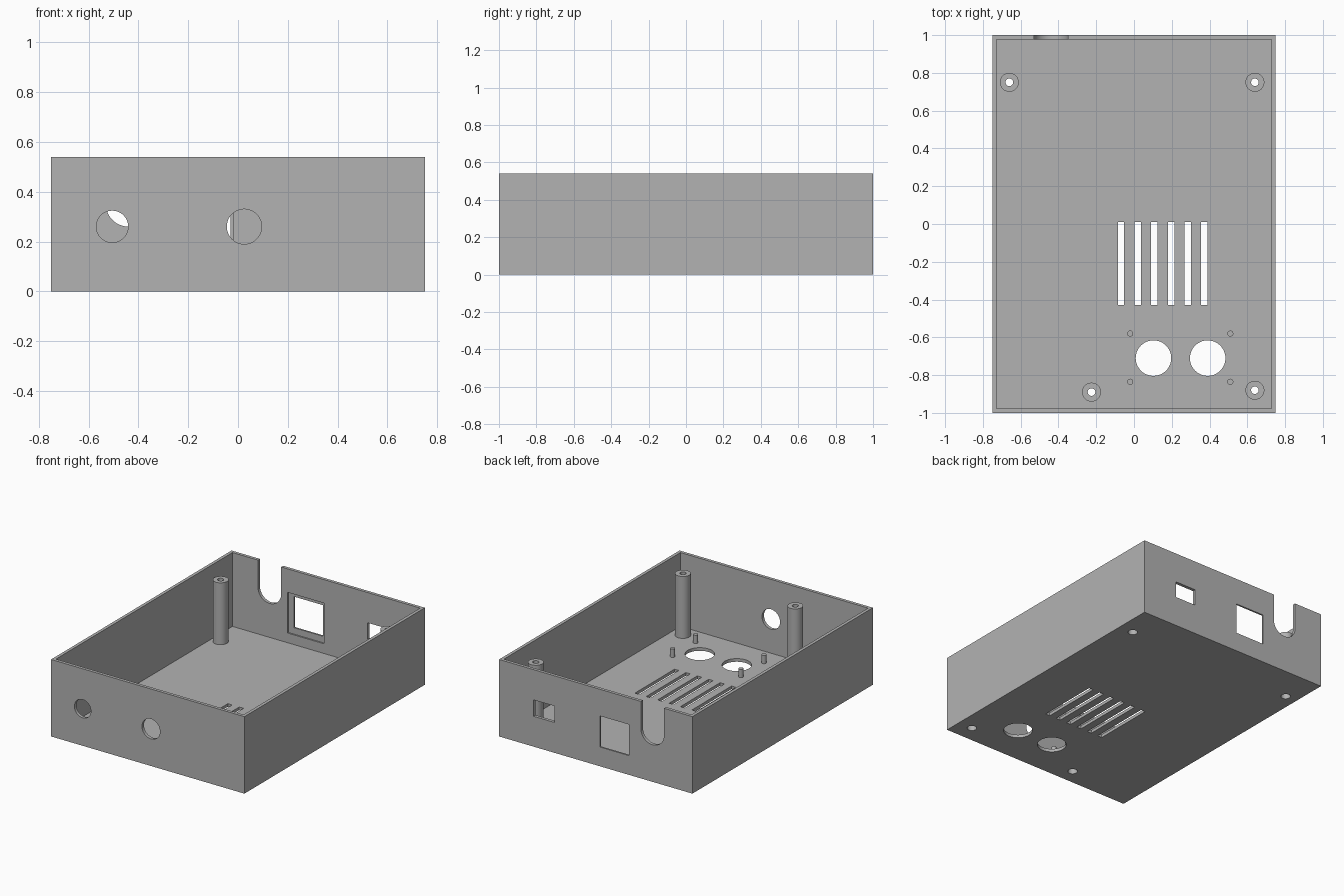
import bpy
from mathutils import Matrix, Vector

old = bpy.data.objects.get("Cube")
if old:
    bpy.data.objects.remove(old, do_unlink=True)

W, D, H, T = 1.5, 2.0, 0.54, 0.022   # width, depth, height, wall thickness

grey = bpy.data.materials.new("plain grey")
grey.use_nodes = True
colour = (0.45, 0.45, 0.45, 1)
grey.diffuse_color = colour
grey.node_tree.nodes["Principled BSDF"].inputs["Base Color"].default_value = colour


def box(name, x, y, z):
    """Box from three (low, high) ranges."""
    bpy.ops.mesh.primitive_cube_add(size=1)
    ob = bpy.context.object
    ob.name = name
    lo, hi = map(Vector, zip(x, y, z))
    size = hi - lo
    ob.data.transform(Matrix.Translation((lo + hi) / 2) @ Matrix.Diagonal((*size, 1)))
    return ob


def rod(name, r, x, y, z, axis="Z", sides=48):
    """Cylinder along z or y, with (low, high) as its range on that axis."""
    span = z if axis == "Z" else y
    mid = sum(span) / 2
    bpy.ops.mesh.primitive_cylinder_add(vertices=sides, radius=r, depth=span[1] - span[0])
    ob = bpy.context.object
    ob.name = name
    if axis == "Z":
        ob.data.transform(Matrix.Translation((x, y, mid)))
    else:
        ob.data.transform(Matrix.Translation((x, mid, z)) @ Matrix.Rotation(1.5707963, 4, "X"))
    return ob


def cut(target, cutter):
    """Subtract the cutter from the target and discard it."""
    cutter.hide_render = True
    mod = target.modifiers.new("cut", "BOOLEAN")
    mod.operation = "DIFFERENCE"
    mod.solver = "EXACT"
    mod.object = cutter
    bpy.context.view_layer.objects.active = target
    bpy.ops.object.modifier_apply(modifier=mod.name)
    bpy.data.objects.remove(cutter, do_unlink=True)


def finish(ob):
    ob.data.materials.clear()
    ob.data.materials.append(grey)
    bpy.ops.object.select_all(action="DESELECT")
    ob.select_set(True)
    bpy.context.view_layer.objects.active = ob
    bpy.ops.object.shade_smooth_by_angle()


# Open-topped tray
shell = box("enclosure_shell", (-W / 2, W / 2), (-D / 2, D / 2), (0, H))
cut(shell, box("cavity", (T - W / 2, W / 2 - T), (T - D / 2, D / 2 - T), (T, 1)))

# Round holes in the front wall
front = (-1.1, -0.9)
for x, r in ((-0.505, 0.064), (0.025, 0.07)):
    cut(shell, rod("front_hole", r, x, front, 0.26, "Y"))

# Back wall: U-shaped notch, square window with inner recess, small window
back = (0.9, 1.1)
cut(shell, rod("notch_round", 0.09, -0.44, back, 0.35, "Y"))
cut(shell, box("notch_slot", (-0.53, -0.35), back, (0.35, 1)))
cut(shell, box("window_recess", (-0.3, -0.018), (0.9, 0.988), (0.09, 0.375)))
cut(shell, box("square_window", (-0.258, -0.031), back, (0.135, 0.353)))
cut(shell, box("small_window", (0.319, 0.482), back, (0.213, 0.328)))

# Floor: vent slots and two large round openings
for i in range(6):
    x = -0.069 + i * 0.0884
    cut(shell, box("vent", (x - 0.017, x + 0.017), (-0.43, 0.01), (-0.1, 0.1)))
for x in (0.103, 0.39):
    cut(shell, rod("floor_opening", 0.094, x, -0.71, (-0.1, 0.1)))

# Screw posts, bored through and counterbored from below
posts = ((-0.66, 0.75), (0.64, 0.75), (0.64, -0.88), (-0.225, -0.89))
for i, (x, y) in enumerate(posts):
    post = rod(f"screw_post_{i + 1}", 0.05, x, y, (0.005, 0.456))
    for part in (shell, post):
        cut(part, rod("bore", 0.02, x, y, (-0.1, 0.6)))
        cut(part, rod("counterbore", 0.031, x, y, (-0.1, 0.15)))
    finish(post)

# Small locating pegs around the round openings
for x in (-0.02, 0.51):
    for y in (-0.58, -0.835):
        finish(rod("locating_peg", 0.016, x, y, (0.01, 0.08), sides=24))

finish(shell)
